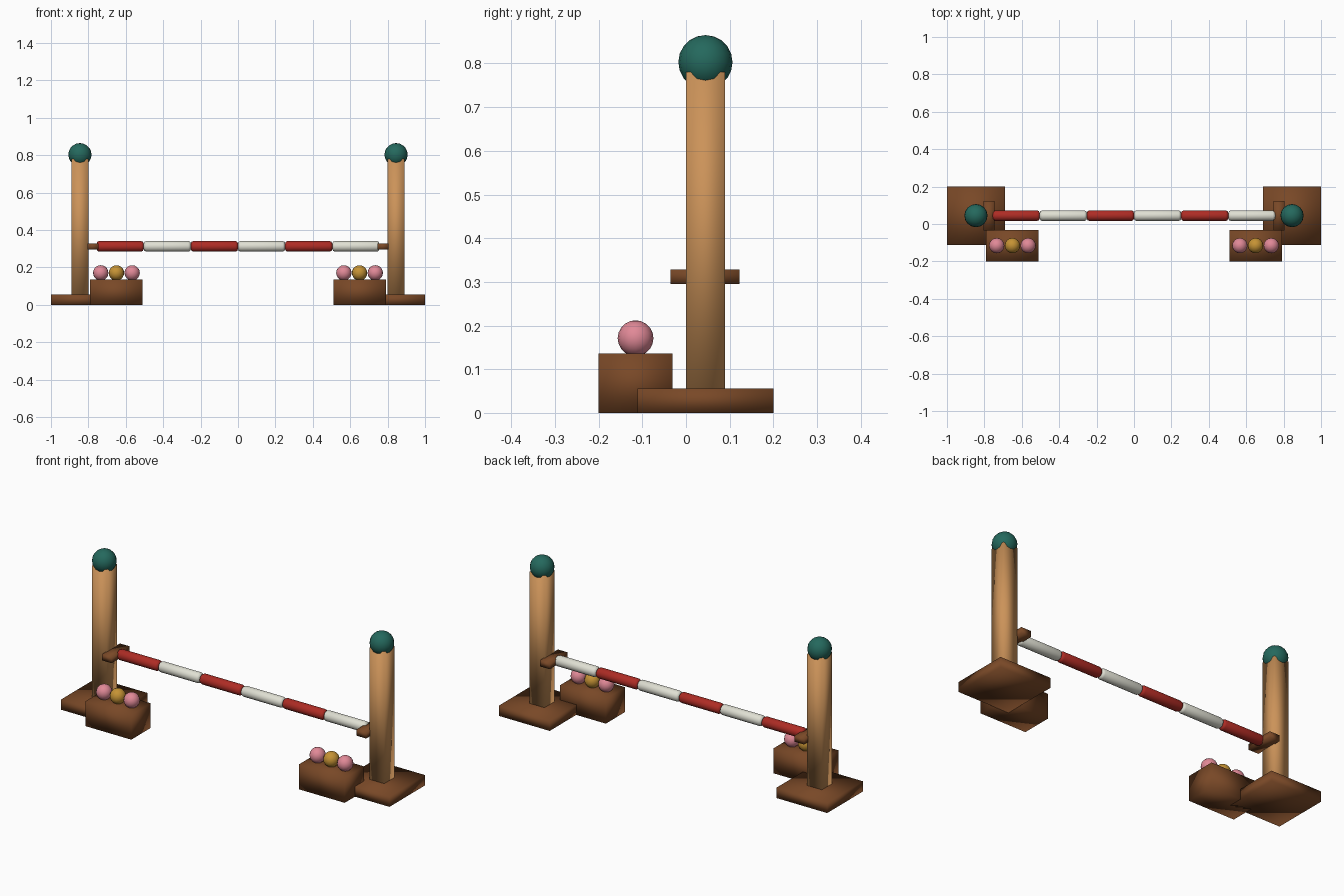
import bpy
import bmesh
import math
from mathutils import Matrix

if "Cube" in bpy.data.objects:
    bpy.data.objects.remove(bpy.data.objects["Cube"])


def mat(name, r, g, b):
    m = bpy.data.materials.new(name)
    m.diffuse_color = (r, g, b, 1)
    m.use_nodes = True
    m.node_tree.nodes["Principled BSDF"].inputs["Base Color"].default_value = m.diffuse_color
    return m


WOOD = mat("light wood", 0.60, 0.29, 0.10)
BROWN = mat("dark brown", 0.19, 0.065, 0.02)
TEAL = mat("teal", 0.018, 0.14, 0.11)
RED = mat("red", 0.42, 0.025, 0.018)
WHITE = mat("off white", 0.74, 0.74, 0.65)
PINK = mat("pink", 0.75, 0.25, 0.31)
GOLD = mat("gold", 0.56, 0.29, 0.035)

CY = 0.0445  # depth of the post and pole axis


def finish(bm, name, material):
    for f in bm.faces:
        f.smooth = True
    me = bpy.data.meshes.new(name)
    bm.to_mesh(me)
    bm.free()
    me.materials.append(material)
    ob = bpy.data.objects.new(name, me)
    bpy.context.collection.objects.link(ob)
    return ob


def box(name, x, y, z, material):
    """Softly shaded box from (min, max) ranges."""
    bm = bmesh.new()
    bmesh.ops.create_cube(bm, size=1)
    for v in bm.verts:
        v.co = [r[0] if c < 0 else r[1] for c, r in zip(v.co, (x, y, z))]
    return finish(bm, name, material)


def ball(name, centre, radius, material):
    bm = bmesh.new()
    bmesh.ops.create_uvsphere(bm, u_segments=16, v_segments=10, radius=radius,
                              matrix=Matrix.Translation(centre))
    return finish(bm, name, material)


def pole_section(name, x0, x1, r, z, material, bevel=0.014):
    """Round bar along x with rounded ends, lofted from rings."""
    n = 16
    half = [(bevel * (1 - math.cos(a)), r - bevel * (1 - math.sin(a)))
            for a in (0, math.pi / 4, math.pi / 2)]
    profile = [(x0 + d, rad) for d, rad in half]
    profile += [(x1 - d, rad) for d, rad in reversed(half)]
    bm = bmesh.new()
    rings = [[bm.verts.new((x, CY + rad * math.cos(2 * math.pi * i / n),
                            z + rad * math.sin(2 * math.pi * i / n)))
              for i in range(n)] for x, rad in profile]
    for a, b in zip(rings, rings[1:]):
        for i in range(n):
            j = (i + 1) % n
            bm.faces.new((a[i], a[j], b[j], b[i]))
    bm.faces.new(rings[0])
    bm.faces.new(rings[-1])
    bmesh.ops.recalc_face_normals(bm, faces=bm.faces)
    return finish(bm, name, material)


# Two mirrored stands, each with a flower box
for side, s in (("left", -1), ("right", 1)):
    def span(a, b):
        return tuple(sorted((s * a, s * b)))

    box(side + "_base", span(0.69, 1.0), (-0.111, 0.2), (0, 0.056), BROWN)
    box(side + "_post", span(0.80, 0.89), (CY - 0.0445, CY + 0.0445),
        (0.05, 0.78), WOOD)
    ball(side + "_post_ball", (s * 0.845, CY, 0.803), 0.062, TEAL)
    box(side + "_pole_rest", span(0.745, 0.805), (-0.035, 0.122),
        (0.295, 0.328), BROWN)
    box(side + "_flower_box", span(0.51, 0.79), (-0.2, -0.031),
        (0, 0.136), BROWN)
    for i in (-1, 0, 1):
        ball(f"{side}_flower_{i + 2}", (s * 0.65 + i * 0.084, -0.1155, 0.171),
             0.041, PINK if i else GOLD)

# Striped pole made of six sections
LENGTH = 0.252
for i in range(6):
    x = (i - 3) * LENGTH
    pole_section(f"pole_section_{i + 1}", x, x + LENGTH, 0.0285, 0.313,
                 WHITE if i % 2 else RED)
